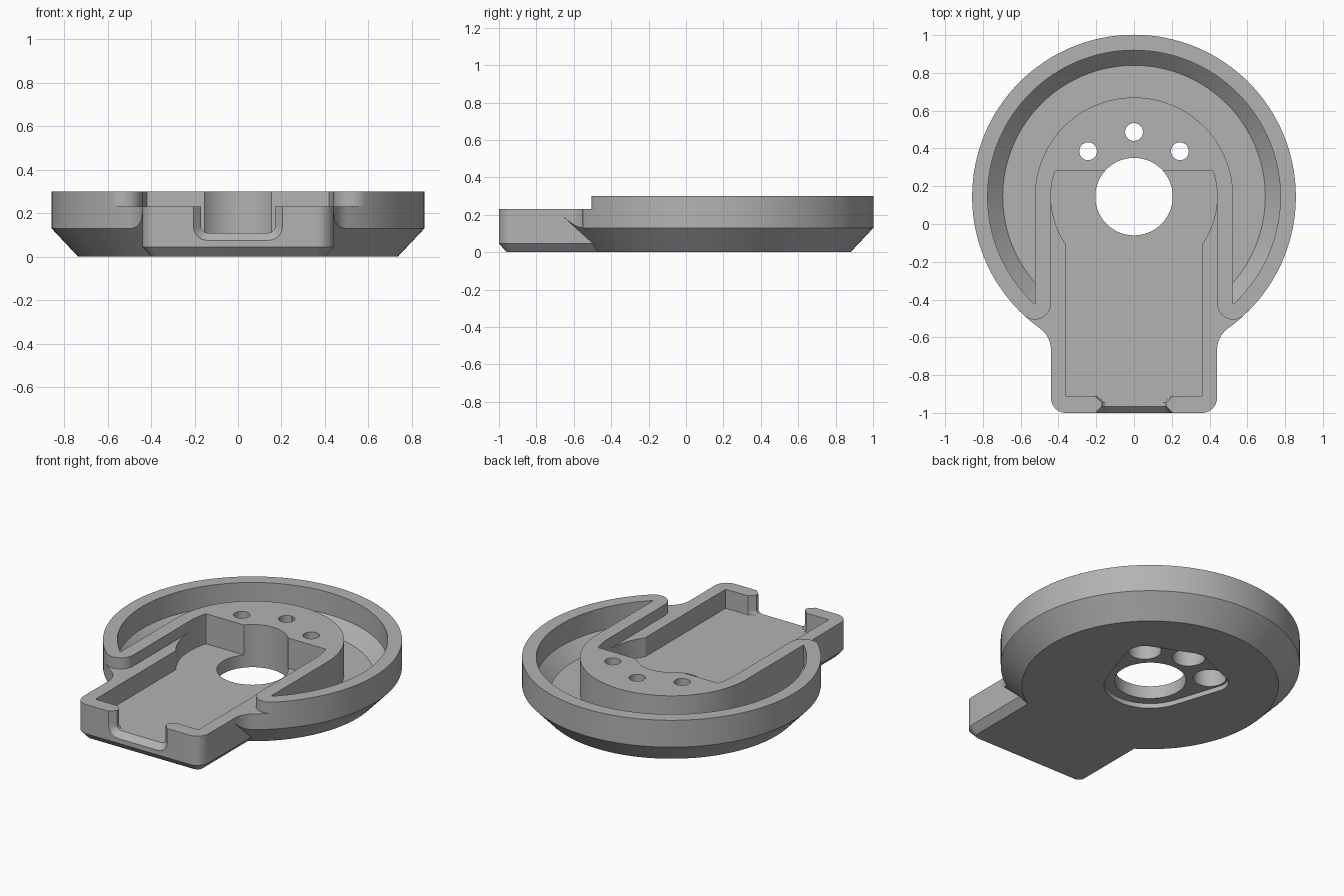
import bpy, bmesh
from math import sin, cos, pi, sqrt, atan2
from mathutils import Vector
from mathutils.geometry import convex_hull_2d

if "Cube" in bpy.data.objects:
    bpy.data.objects.remove(bpy.data.objects["Cube"])

CY = 0.145            # disc centre on y
R_DISC = 0.857
LEDGE = 0.23          # top of the tray
TOP = 0.30            # top of the rim
FLOOR = 0.11          # pocket floor

grey = bpy.data.materials.new("plain grey")
grey.use_nodes = True
grey.diffuse_color = (0.45, 0.45, 0.45, 1)
grey.node_tree.nodes["Principled BSDF"].inputs["Base Color"].default_value = grey.diffuse_color


def arc(cx, cy, r, a0, a1, n):
    return [(cx + r * cos(a0 + (a1 - a0) * i / n), cy + r * sin(a0 + (a1 - a0) * i / n))
            for i in range(n + 1)]


def circle(x, y, r, n=128):
    return arc(x, y, r, 0, 2 * pi, n)[:-1]


def mirrored(half):
    """Close a right-hand outline with its mirror image."""
    return half + [(-x, y) for x, y in reversed(half)]


def loft(name, rings):
    """Solid through rings of 3D points with equal counts."""
    bm = bmesh.new()
    loops = [[bm.verts.new(p) for p in ring] for ring in rings]
    n = len(loops[0])
    for a, b in zip(loops, loops[1:]):
        for i in range(n):
            j = (i + 1) % n
            bm.faces.new((a[i], a[j], b[j], b[i]))
    bm.faces.new(loops[0][::-1])
    bm.faces.new(loops[-1])
    bmesh.ops.recalc_face_normals(bm, faces=bm.faces)
    mesh = bpy.data.meshes.new(name)
    bm.to_mesh(mesh)
    bm.free()
    mesh.materials.append(grey)
    obj = bpy.data.objects.new(name, mesh)
    bpy.context.collection.objects.link(obj)
    return obj


def prism(name, outline, z0, z1):
    return loft(name, [[(x, y, z) for x, y in outline] for z in (z0, z1)])


def lathe(name, profile):
    return loft(name, [[(x, y, z) for x, y in circle(0, CY, r)] for r, z in profile])


def combine(target, other, operation):
    """Apply a boolean and drop the helper."""
    mod = target.modifiers.new("combine", "BOOLEAN")
    mod.operation = operation
    mod.solver = "EXACT"
    mod.object = other
    bpy.context.view_layer.objects.active = target
    bpy.ops.object.modifier_apply(modifier=mod.name)
    bpy.data.objects.remove(other)


# Round dish with a chamfered underside
body = lathe("dish_and_tray", [(0.735, 0), (R_DISC, 0.13), (R_DISC, TOP)])

# Tray with rounded front corners and a chamfered underside
def tray_ring(z, inset):
    half = arc(0.36, -0.92, 0.08 - inset, -pi / 2, 0, 10) + [(0.44 - inset, 0.1)]
    return [(x, y, z) for x, y in mirrored(half)]

tray = loft("tray", [tray_ring(0, 0.042), tray_ring(0.045, 0), tray_ring(0.26, 0)])
combine(body, tray, "UNION")

# Concave blends between dish and tray, trimmed by the extended dish cone
R_BLEND = 0.14
blend_x = 0.44 + R_BLEND
drop = sqrt((R_DISC + R_BLEND) ** 2 - blend_x ** 2)
blend = prism("blend", mirrored(
    arc(blend_x, CY - drop, R_BLEND, pi, atan2(drop, -blend_x), 12) + [(0.3, -0.2)]), -0.05, 0.26)
combine(blend, lathe("blend_cone", [(0.735, 0), (1.017, TOP)]), "INTERSECT")
combine(body, blend, "UNION")

# Lowered ledge between the rounded rim ends
r_end = 0.085
end_x = 0.44 + r_end
end_drop = sqrt((R_DISC - r_end) ** 2 - end_x ** 2)
ledge = [(0.44, CY)] + arc(end_x, CY - end_drop, r_end, pi, 2 * pi - atan2(end_drop, end_x), 16)
ledge += [(end_x * 1.6, CY - end_drop * 1.6), (0.84, -1.1)]
combine(body, prism("ledge_cutter", mirrored(ledge), LEDGE, 0.5), "DIFFERENCE")

# Ring groove around the hub, open hub sides running straight to the front
groove = lathe("groove_cutter", [(0.695, 0.08), (0.775, 0.16), (0.775, 0.5)])
hub = arc(0, CY, 0.525, 0, pi, 64) + [(-0.525, -1.2), (0.525, -1.2)]
combine(groove, prism("hub_core", hub, -0.1, 0.6), "DIFFERENCE")
combine(body, groove, "DIFFERENCE")

# Pocket: straight channel opening into a round chamber with a flat back
r_pocket = 0.44
a_low = -atan2(sqrt(r_pocket ** 2 - 0.36 ** 2), 0.36)
a_high = atan2(0.28 - CY, sqrt(r_pocket ** 2 - (0.28 - CY) ** 2))
pocket = [(0.36, -0.91)] + arc(0, CY, r_pocket, a_low, a_high, 24)
combine(body, prism("pocket_cutter", mirrored(pocket), FLOOR, 0.6), "DIFFERENCE")

# Front notch with rounded lips
def notch_ring(y, grow, keep_floor):
    r = 0.03
    half = [(x, max(z, FLOOR) if keep_floor else z)
            for x, z in arc(0.14, FLOOR + r, r + grow, -pi / 2, 0, 6)]
    half.append((half[-1][0], 0.5))
    return [(x, y, z) for x, z in mirrored(half)]

lip = 0.035
steps = [i * pi / 16 for i in range(9)]
rings = [notch_ring(-1.02, lip, False)]
rings += [notch_ring(-1 + lip * sin(a), lip * (1 - cos(pi / 2 - a)), False) for a in steps]
rings += [notch_ring(-0.91 - lip * cos(a), lip * (1 - cos(a)), True) for a in steps]
rings.append(notch_ring(-0.89, lip, True))
combine(body, loft("notch_cutter", rings), "DIFFERENCE")

# Recess under the hub, wrapped around the bore and screw holes
holes = [(-0.243, 0.385), (0, 0.487), (0.243, 0.385)]
cloud = circle(0, CY, 0.265)
for x, y in holes:
    cloud += circle(x, y, 0.108, 48)
wrap = [cloud[i] for i in convex_hull_2d([Vector(p) for p in cloud])]
combine(body, prism("recess_cutter", wrap, -0.1, 0.03), "DIFFERENCE")

# Central bore, screw holes and their counterbores
combine(body, prism("bore_cutter", circle(0, CY, 0.205), -0.1, 0.6), "DIFFERENCE")
for x, y in holes:
    combine(body, prism("screw_cutter", circle(x, y, 0.047, 48), -0.1, 0.6), "DIFFERENCE")
    combine(body, prism("counterbore_cutter", circle(x, y, 0.095, 48), -0.1, 0.2), "DIFFERENCE")

# Smooth the curved walls and keep the edges crisp
bpy.ops.object.select_all(action="DESELECT")
body.select_set(True)
bpy.context.view_layer.objects.active = body
bpy.ops.object.shade_smooth_by_angle(angle=pi / 7)
